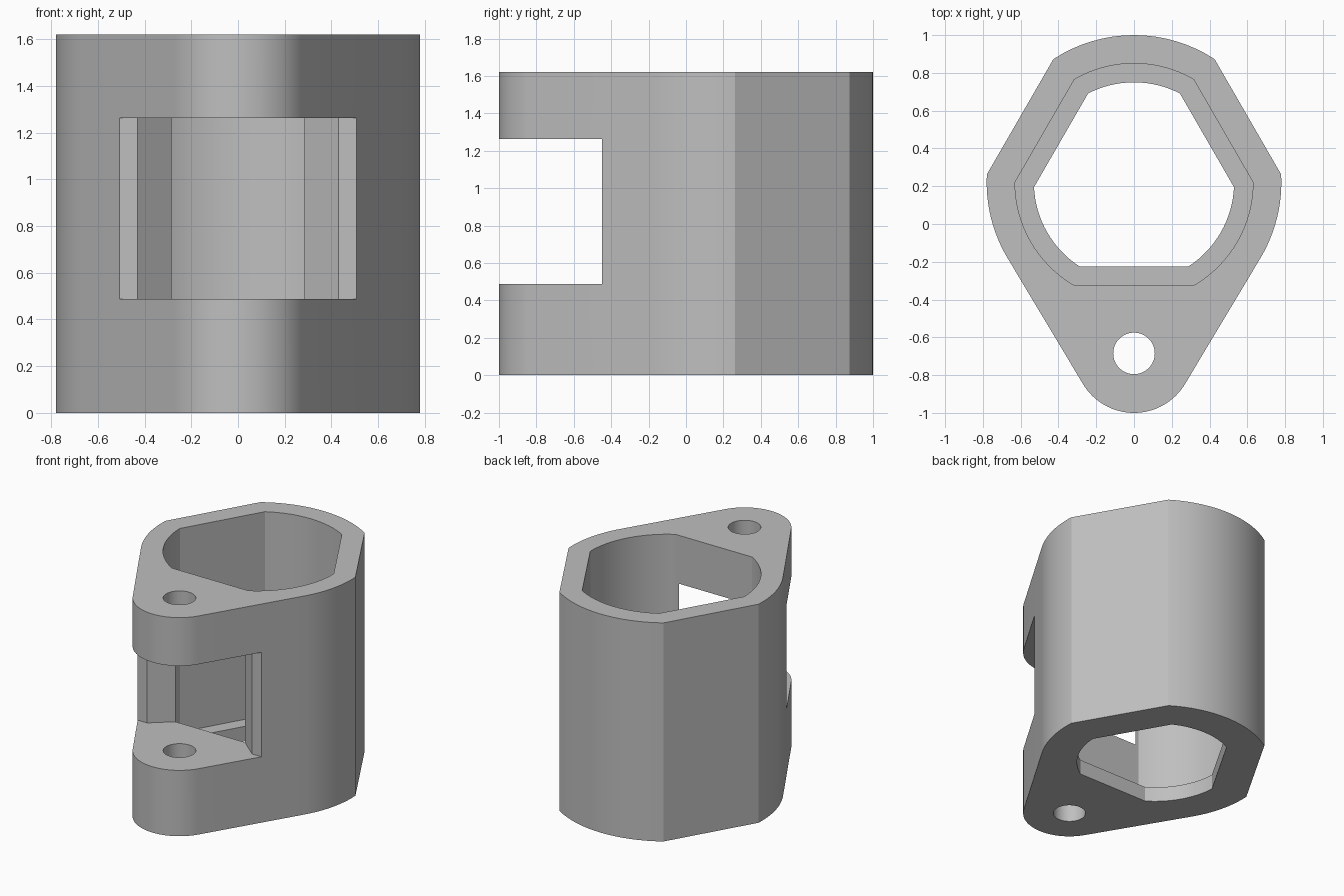
import bpy, bmesh, math

if "Cube" in bpy.data.objects:
    bpy.data.objects.remove(bpy.data.objects["Cube"])

H = 1.62              # body height
CY = 0.22             # y of the sleeve axis
LUG_Y, LUG_R = -0.685, 0.315


def arc(cy, r, a0, a1, n=16):
    """Points on a circle centred on x = 0, angles in degrees."""
    return [(r * math.cos(math.radians(a0 + (a1 - a0) * i / n)),
             cy + r * math.sin(math.radians(a0 + (a1 - a0) * i / n))) for i in range(n + 1)]


def three_flats(r, flat):
    """Circle trimmed by three flats at 30, 150 and 270 degrees."""
    half = math.degrees(math.acos(flat / r))
    pts = []
    for mid in (90, 210, 330):
        pts += arc(CY, r, mid - 60 + half, mid + 60 - half)
    return pts


def prism(name, pts, z0, z1):
    bm = bmesh.new()
    face = bm.faces.new([bm.verts.new((x, y, z0)) for x, y in pts])
    ext = bmesh.ops.extrude_face_region(bm, geom=[face])
    top = [v for v in ext["geom"] if isinstance(v, bmesh.types.BMVert)]
    bmesh.ops.translate(bm, vec=(0, 0, z1 - z0), verts=top)
    bmesh.ops.recalc_face_normals(bm, faces=bm.faces)
    mesh = bpy.data.meshes.new(name)
    bm.to_mesh(mesh)
    bm.free()
    ob = bpy.data.objects.new(name, mesh)
    bpy.context.collection.objects.link(ob)
    return ob


# Outer body: trimmed circle at the back, tapering tangentially to the hinge lug
R, FLAT = 0.78, 0.696
half = math.degrees(math.acos(FLAT / R))
tangent = math.degrees(math.asin((R - LUG_R) / (CY - LUG_Y)))
outline = (arc(CY, R, 30 + half, 150 - half)
           + arc(CY, R, 150 + half, 180 + tangent)
           + arc(LUG_Y, LUG_R, 180 + tangent, 360 - tangent, 32)
           + arc(CY, R, -tangent, 30 - half))
body = prism("hinged_sleeve", outline, 0, H)

# Cutters: main bore, smaller bore through the bottom lip, pin hole, hinge notch
right = [(1, -0.45), (0.43, -0.45), (0.285, -0.326), (0.255, -0.3)]
notch = [(-1, -2), (1, -2)] + right + [(-x, y) for x, y in reversed(right)]
cutters = [
    prism("bore_cutter", three_flats(0.63, 0.546), 0.11, H + 0.5),
    prism("lip_cutter", three_flats(0.53, 0.446), -0.5, 0.5),
    prism("pin_hole_cutter", arc(LUG_Y, 0.11, 0, 360, 40)[:-1], -0.5, H + 0.5),
    prism("notch_cutter", notch, 0.488, 1.262),
]
for c in cutters:
    c.hide_render = True
    mod = body.modifiers.new(c.name, 'BOOLEAN')
    mod.operation = 'DIFFERENCE'
    mod.solver = 'EXACT'
    mod.object = c

# Bake the cuts and drop the cutters
dg = bpy.context.evaluated_depsgraph_get()
mesh = bpy.data.meshes.new_from_object(body.evaluated_get(dg))
body.modifiers.clear()
body.data = mesh
for c in cutters:
    bpy.data.objects.remove(c)

# Plain grey finish
grey = bpy.data.materials.new("grey")
grey.diffuse_color = (0.52, 0.52, 0.52, 1)
grey.use_nodes = True
grey.node_tree.nodes["Principled BSDF"].inputs["Base Color"].default_value = grey.diffuse_color
mesh.materials.clear()
mesh.materials.append(grey)

bpy.context.view_layer.objects.active = body
body.select_set(True)
bpy.ops.object.shade_smooth_by_angle(angle=math.radians(20))
